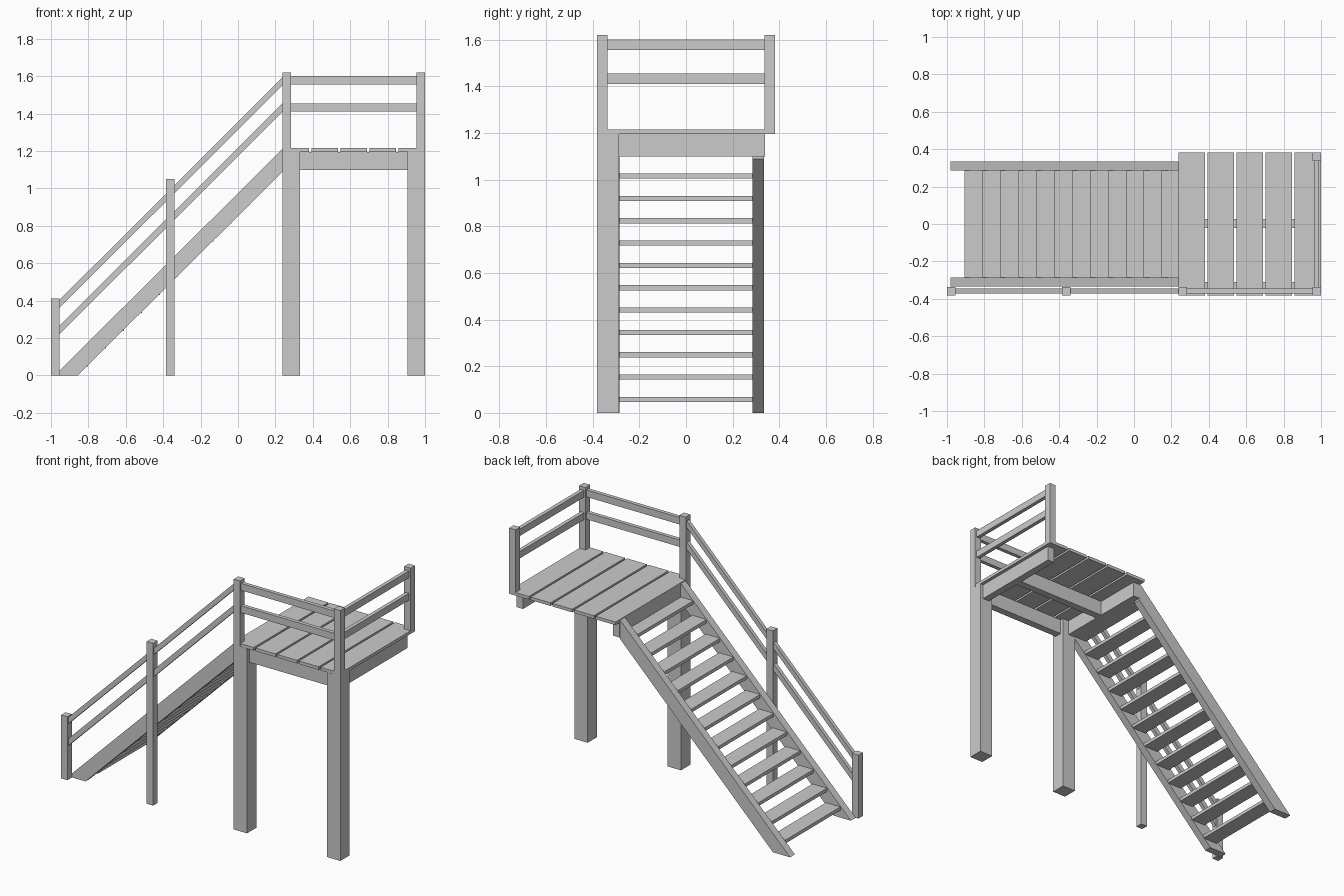
import bpy

if "Cube" in bpy.data.objects:
    bpy.data.objects.remove(bpy.data.objects["Cube"])


def prism(name, profile, y0, y1):
    """Extrude an (x, z) profile from y0 to y1."""
    n = len(profile)
    verts = [(x, y, z) for y in (y0, y1) for x, z in profile]
    faces = [tuple(range(n)), tuple(range(2 * n - 1, n - 1, -1))]
    faces += [(i, i + n, (i + 1) % n + n, (i + 1) % n) for i in range(n)]
    mesh = bpy.data.meshes.new(name)
    mesh.from_pydata(verts, [], faces)
    obj = bpy.data.objects.new(name, mesh)
    bpy.context.collection.objects.link(obj)
    return obj


def box(name, x0, x1, y0, y1, z0, z1):
    return prism(name, [(x0, z0), (x1, z0), (x1, z1), (x0, z1)], y0, y1)


F, B = -0.382, 0.382      # front and back edges of the deck
L, R = 0.237, 1.0         # left and right edges of the deck
BEAM, DECK, TOP = 1.098, 1.195, 1.215
POST = 0.046

# Two thick legs along the front
for side, x in (("left", L), ("right", R - 0.095)):
    box(f"{side}_leg", x, x + 0.095, F, F + 0.095, 0, DECK)

# Cross beams over the legs, and joists between them
box("left_beam", L + 0.002, L + 0.05, F + 0.095, 0.338, BEAM, DECK)
box("right_beam", 0.93, 0.978, F + 0.095, 0.338, BEAM, DECK)
box("front_joist", L + 0.095, R - 0.095, -0.358, -0.31, BEAM, DECK)
box("middle_joist", L + 0.05, 0.93, -0.022, 0.026, BEAM, DECK)

# Deck boards
for i in range(5):
    x = L + i * 0.1552
    box(f"deck_board_{i + 1}", x, x + 0.142, F + 0.001, B, DECK, TOP)

# Railing posts
posts = {
    "stair_foot_post": (-1.0, F, 0, 0.41),
    "stair_middle_post": (-0.386, F, 0, 1.05),
    "deck_left_post": (L, F, DECK, 1.62),
    "deck_corner_post": (R - POST, F, DECK, 1.62),
    "deck_back_post": (R - POST, B - POST, DECK, 1.62),
}
for name, (x, y, z0, z1) in posts.items():
    box(name, x, x + POST, y, y + POST, z0, z1)

# Level deck rails and sloping stair rails
ry0, ry1 = F + 0.011, F + 0.036
for name, z0, z1, s0, s1 in (("upper", 1.555, 1.6, 0.362, 0.404),
                             ("lower", 1.41, 1.455, 0.22, 0.266)):
    box(f"{name}_front_rail", L + POST, R - POST, ry0, ry1, z0, z1)
    box(f"{name}_side_rail", R - 0.036, R - 0.011, F + POST, B - POST, z0, z1)
    rise = 1.188
    prism(f"{name}_stair_rail",
          [(-0.954, s0), (L, s0 + rise), (L, s1 + rise), (-0.954, s1)], ry0, ry1)

# Stair stringers
profile = [(-0.98, 0), (-0.857, 0), (L, 1.087), (L, 1.21)]
prism("front_stringer", profile, -0.335, -0.286)
prism("back_stringer", profile, 0.286, 0.335)

# Treads
for i in range(12):
    x, z = -0.905 + i * 0.0957, 0.047 + i * 0.0957
    box(f"tread_{i + 1}", x, min(x + 0.104, L), -0.286, 0.286, z, z + 0.022)
